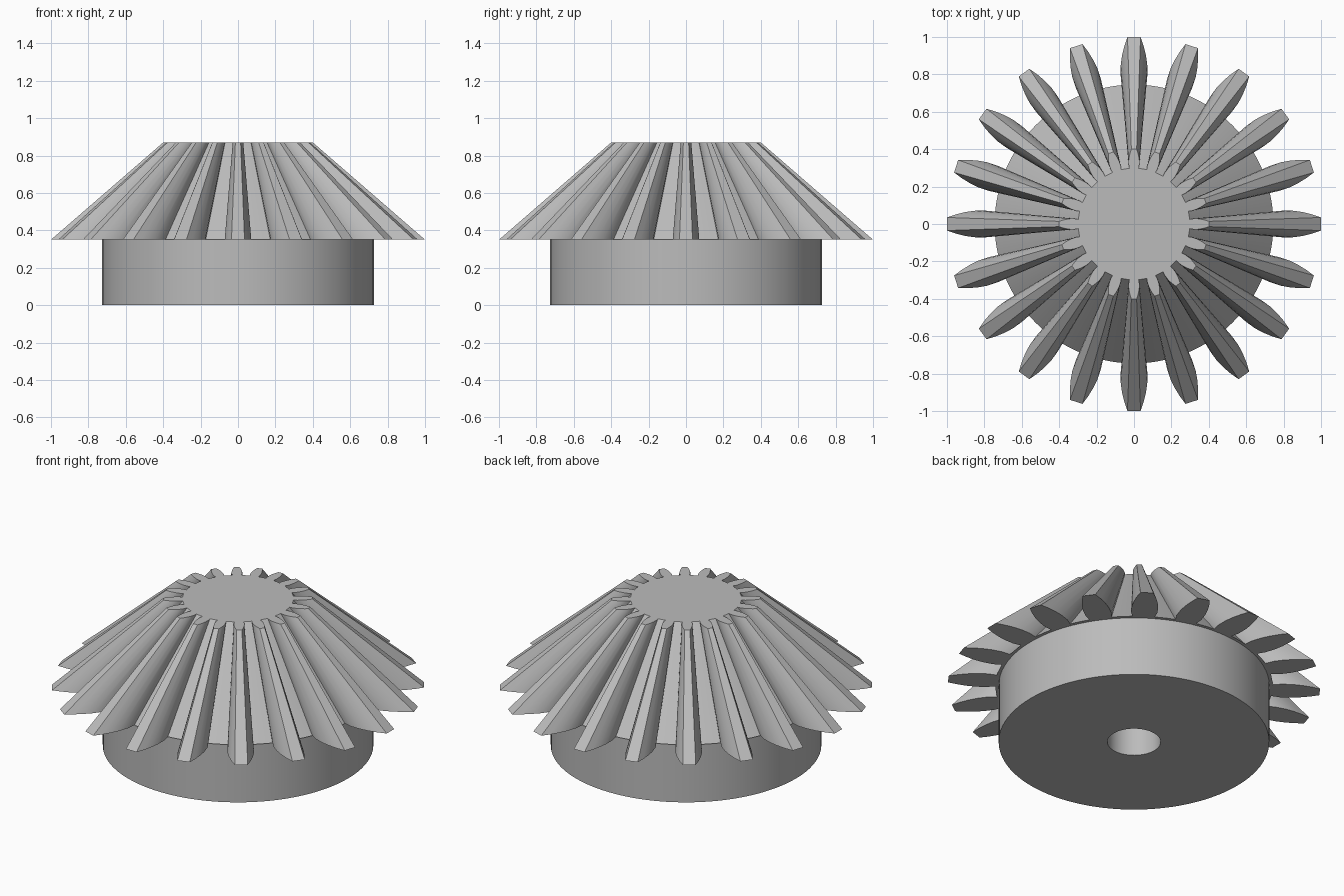
import bpy
import bmesh
from math import cos, sin, pi, radians, hypot, atan2

default_cube = bpy.data.objects.get("Cube")
if default_cube:
    bpy.data.objects.remove(default_cube)

TEETH = 20
HUB_TOP, GEAR_TOP = 0.35, 0.87
TOP_SCALE = 0.4
HUB_RADIUS, BORE_RADIUS = 0.727, 0.143
ROOT_RADIUS = 0.745

# Half of one tooth at the wide end: distance from axis, half width
FLANK = [(0.743, 0.06), (0.79, 0.071), (0.85, 0.071),
         (0.9, 0.064), (0.95, 0.052), (1.0, 0.035)]

steel = bpy.data.materials.new("grey steel")
steel.use_nodes = True
grey = (0.5, 0.5, 0.5, 1)
steel.diffuse_color = grey
steel.node_tree.nodes["Principled BSDF"].inputs["Base Color"].default_value = grey


def finish(bm, name):
    """Turn a bmesh into a smooth-shaded object with crisp edges."""
    bmesh.ops.recalc_face_normals(bm, faces=bm.faces)
    mesh = bpy.data.meshes.new(name)
    bm.to_mesh(mesh)
    bm.free()
    mesh.materials.append(steel)
    obj = bpy.data.objects.new(name, mesh)
    bpy.context.collection.objects.link(obj)
    bpy.ops.object.select_all(action='DESELECT')
    obj.select_set(True)
    bpy.context.view_layer.objects.active = obj
    bpy.ops.object.shade_smooth_by_angle(angle=radians(25))
    return obj


def gear_outline():
    """Closed outline of the toothed wheel at its wide end."""
    tooth = [(r, -w) for r, w in FLANK] + [(r, w) for r, w in reversed(FLANK)]
    root_angle = atan2(FLANK[0][1], FLANK[0][0])
    gap = 2 * pi / TEETH - 2 * root_angle
    points = []
    for i in range(TEETH):
        a = 2 * pi * i / TEETH
        points += [(x * cos(a) - y * sin(a), x * sin(a) + y * cos(a))
                   for x, y in tooth]
        # Rounded root between neighbouring teeth
        for k in (1, 2, 3):
            b = a + root_angle + gap * k / 4
            points.append((ROOT_RADIUS * cos(b), ROOT_RADIUS * sin(b)))
    return points


# Conical toothed wheel
bm = bmesh.new()
outline = gear_outline()
low = [bm.verts.new((x, y, HUB_TOP)) for x, y in outline]
high = [bm.verts.new((x * TOP_SCALE, y * TOP_SCALE, GEAR_TOP)) for x, y in outline]
n = len(outline)
for i in range(n):
    j = (i + 1) % n
    bm.faces.new((low[i], low[j], high[j], high[i]))
# Caps: a central disc plus one face per tooth keeps them clean
stride = n // TEETH
width = 2 * len(FLANK)
for ring in (low, high):
    disc = []
    for i in range(TEETH):
        start = i * stride
        bm.faces.new(ring[start:start + width])
        disc += [ring[start]] + ring[start + width - 1:start + stride]
    bm.faces.new(disc)
finish(bm, "toothed_wheel")

# Cylindrical hub with a blind bore
bm = bmesh.new()
profile = [(BORE_RADIUS, HUB_TOP), (BORE_RADIUS, 0),
           (HUB_RADIUS, 0), (HUB_RADIUS, HUB_TOP)]
verts = [bm.verts.new((r, 0, z)) for r, z in profile]
edges = [bm.edges.new(pair) for pair in zip(verts, verts[1:])]
bmesh.ops.spin(bm, geom=verts + edges, cent=(0, 0, 0), axis=(0, 0, 1),
               angle=2 * pi, steps=96, use_merge=True)
bmesh.ops.remove_doubles(bm, verts=bm.verts, dist=0.0001)
finish(bm, "hub")
